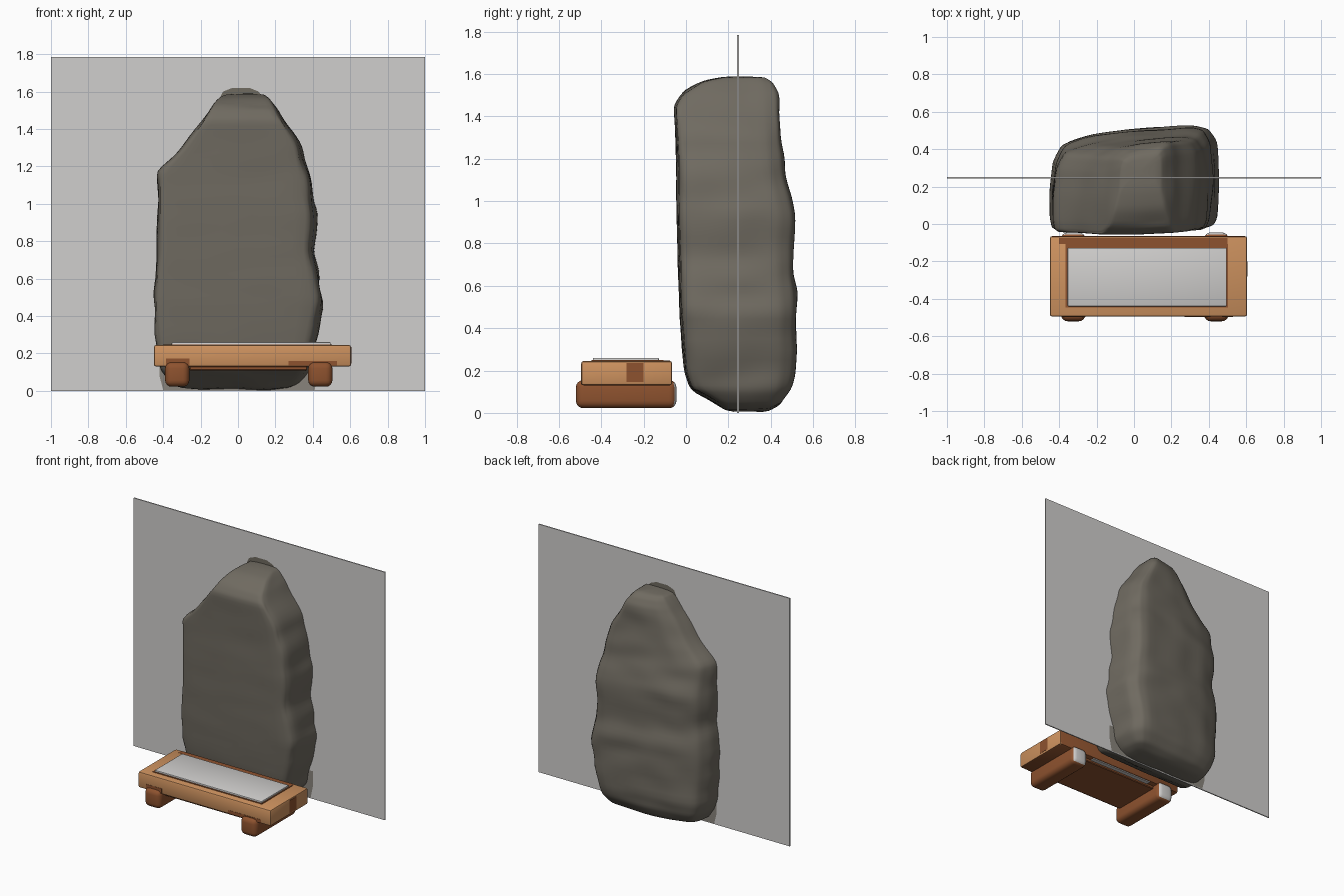
import bpy
import bmesh
from mathutils import Vector, noise

cube = bpy.data.objects.get("Cube")
if cube:
    bpy.data.objects.remove(cube, do_unlink=True)


def material(name, r, g, b):
    m = bpy.data.materials.new(name)
    m.use_nodes = True
    m.diffuse_color = (r, g, b, 1)
    bsdf = next(n for n in m.node_tree.nodes if n.type == 'BSDF_PRINCIPLED')
    bsdf.inputs["Base Color"].default_value = (r, g, b, 1)
    bsdf.inputs["Roughness"].default_value = 0.9
    return m


STONE = material("grey brown stone", 0.16, 0.145, 0.118)
SHADE = material("dull stone shade", 0.25, 0.23, 0.2)
PALE = material("pale grey", 0.63, 0.62, 0.61)
WOOD = material("light wood", 0.62, 0.29, 0.115)
DARK = material("dark wood", 0.27, 0.085, 0.028)


def finish(bm, name, mats, smooth=None):
    bmesh.ops.recalc_face_normals(bm, faces=bm.faces)
    mesh = bpy.data.meshes.new(name)
    bm.to_mesh(mesh)
    bm.free()
    obj = bpy.data.objects.new(name, mesh)
    bpy.context.collection.objects.link(obj)
    for m in mats:
        mesh.materials.append(m)
    if smooth:
        bpy.ops.object.select_all(action='DESELECT')
        obj.select_set(True)
        bpy.context.view_layer.objects.active = obj
        bpy.ops.object.shade_smooth_by_angle(angle=smooth)
    return obj


def box(name, lo, hi, mats, bevel=0, segments=3, rule=None):
    """Box between two corners, with rounded edges and an optional face colour rule."""
    bm = bmesh.new()
    bmesh.ops.create_cube(bm, size=1)
    lo, hi = Vector(lo), Vector(hi)
    for v in bm.verts:
        v.co = (lo + hi) / 2 + v.co * (hi - lo)
    if bevel:
        bmesh.ops.bevel(bm, geom=bm.edges[:], offset=bevel, segments=segments,
                        affect='EDGES', profile=0.5)
    bm.normal_update()
    if rule:
        for f in bm.faces:
            f.material_index = rule(f)
    return finish(bm, name, mats, 0.6 if bevel else None)


def refine(points, steps, closed=False):
    """Insert evenly spaced points between neighbours."""
    pts = [Vector(p) for p in points]
    out = []
    for i in range(len(pts) if closed else len(pts) - 1):
        a, b = pts[i], pts[(i + 1) % len(pts)]
        out += [a.lerp(b, k / steps) for k in range(steps)]
    return out if closed else out + [pts[-1]]


# Standing stone: rows are height, left, right, front and back limits
rows = [(.01, -.3, .27, .2, .38), (.04, -.36, .33, .15, .45),
        (.11, -.41, .38, .02, .5), (.2, -.43, .4, -.01, .52),
        (.45, -.455, .46, -.03, .525), (.6, -.445, .44, -.035, .52),
        (.75, -.43, .41, -.04, .505), (.95, -.43, .425, -.045, .52),
        (1.07, -.43, .395, -.045, .485), (1.17, -.43, .38, -.045, .465),
        (1.3, -.3, .345, -.05, .455), (1.45, -.19, .25, -.06, .445),
        (1.51, -.14, .21, -.02, .435), (1.56, -.1, .17, .08, .41),
        (1.59, -.07, .14, .2, .37)]
section = [(-.93, 0), (0, 0), (.9, .02), (.97, .12), (1, .5), (.97, .85),
           (.87, .97), (.72, 1), (0, .97), (-.5, .92), (-.85, .82),
           (-.96, .65), (-1, .4), (-1, .12), (-.98, .03)]
bm = bmesh.new()
rings = []
outline = refine(section, 5, closed=True)
for z, left, right, front, back in refine(rows, 5):
    rings.append([bm.verts.new(((left + right) / 2 + u * (right - left) / 2,
                                front + v * (back - front), z)) for u, v in outline])
n = len(outline)
for low, high in zip(rings, rings[1:]):
    for i in range(n):
        bm.faces.new((low[i], low[(i + 1) % n], high[(i + 1) % n], high[i]))
for ring in (rings[0], rings[-1]):
    tip = bm.verts.new(sum((v.co for v in ring), Vector()) / n)
    for i in range(n):
        bm.faces.new((ring[i], ring[(i + 1) % n], tip))
bmesh.ops.recalc_face_normals(bm, faces=bm.faces)
for _ in range(3):
    bmesh.ops.smooth_vert(bm, verts=bm.verts, factor=0.5,
                          use_axis_x=True, use_axis_y=True, use_axis_z=True)
bm.normal_update()
for v, normal in [(v, v.normal.copy()) for v in bm.verts]:
    amount = 0.003 if normal.y < -0.6 else 0.014
    bump = noise.noise(Vector((v.co.x * 4, v.co.y * 4, v.co.z * 8)))
    v.co += normal * amount * bump
    v.co.z = max(v.co.z, 0.004)
finish(bm, "standing_stone", [STONE], 1.2)

# Thin upright panel crossing the stone
box("upright_panel", (-1, .242, 0), (1, .25, 1.785), [PALE])


# Flat stone-coloured marks on both faces of the panel
def mark(name, points, mat):
    bm = bmesh.new()
    for y in (.2405, .2515):
        bm.faces.new([bm.verts.new((x, y, z)) for x, z in points])
    return finish(bm, name, [mat])


mark("top_mark", [(-.1, 1.56), (-.08, 1.6), (-.03, 1.62), (.06, 1.62),
                  (.11, 1.6), (.14, 1.56)], STONE)
mark("base_mark", [(-.4, .005), (.41, .005), (.43, .1), (.43, .2),
                   (-.42, .2), (-.42, .08)], SHADE)

# Table top: light wood with dark underside and back
box("table_top", (-.45, -.495, .13), (.605, -.065, .245), [WOOD, DARK], .012, 2,
    lambda f: int(f.normal.z < -.9 or f.normal.y > .9))
box("underside_board", (-.26, -.46, .108), (.37, -.1, .132), [DARK], .005, 1)
box("underside_strip", (-.2, -.1, .124), (.3, -.07, .131), [PALE])

# Inlaid pale slab and its dark rim
box("slab_rim", (-.366, -.447, .24), (.503, -.107, .249), [DARK])
box("table_slab", (-.355, -.44, .24), (.495, -.128, .26), [PALE], .005, 2)

# Stained patches on the table
box("rear_stain", (-.4, -.108, .242), (.5, -.075, .2465), [DARK])
box("side_stain", (.602, -.28, .145), (.6065, -.2, .235), [DARK])
box("front_stain_left", (.27, -.4965, .135), (.53, -.49, .16), [DARK])
box("front_stain_right", (-.385, -.4965, .135), (-.26, -.49, .172), [DARK])

# Two rounded runner legs with pale rear ends
for side, x in (("right", -.325), ("left", .44)):
    box(side + "_leg", (x - .065, -.52, .022), (x + .065, -.045, .155),
        [DARK, PALE], .035, 4, lambda f: int(f.normal.y > .7))
